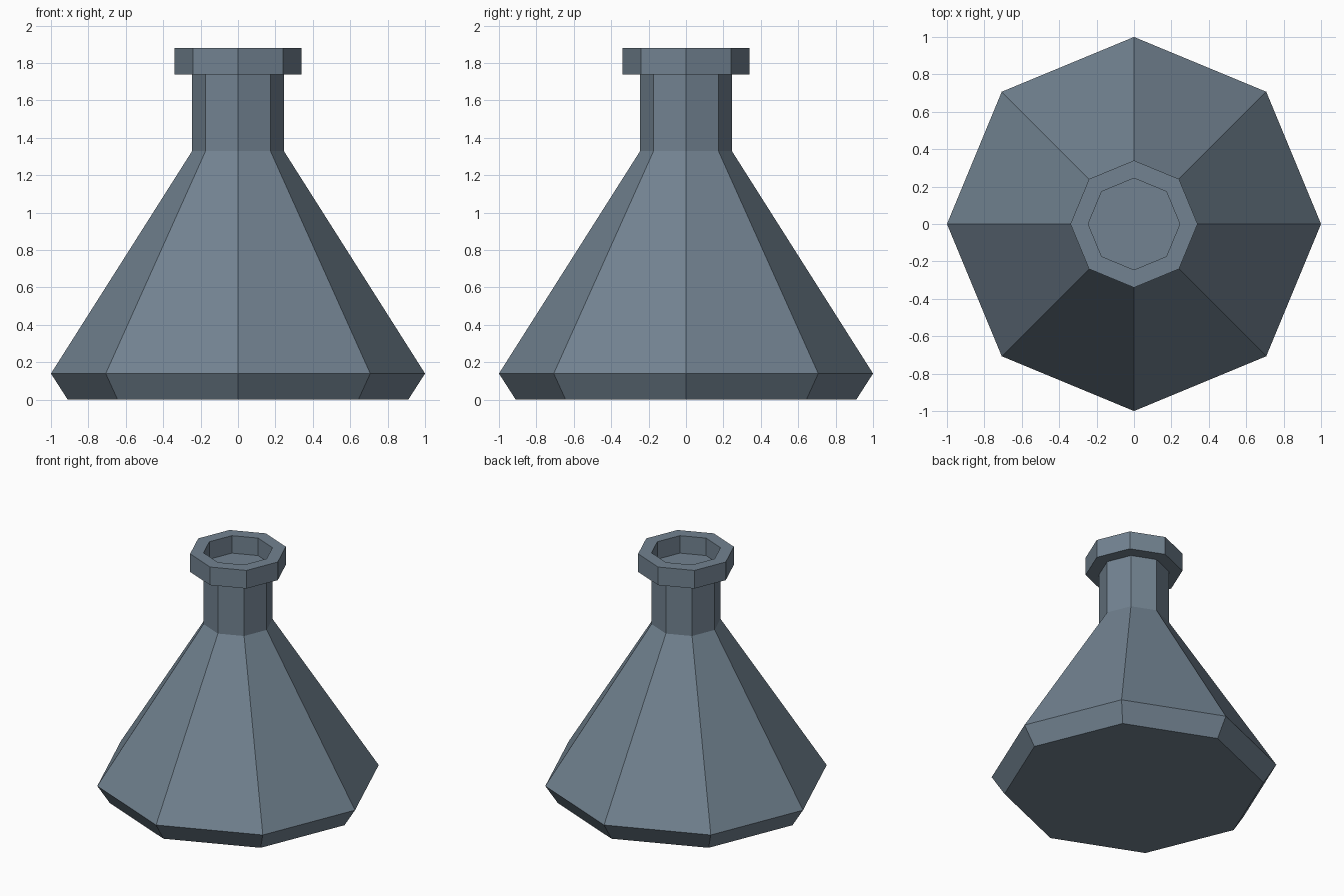
import bpy, bmesh, math

if "Cube" in bpy.data.objects:
    bpy.data.objects.remove(bpy.data.objects["Cube"])

SIDES = 8

glass = bpy.data.materials.new("slate_blue_grey")
glass.diffuse_color = (0.168, 0.225, 0.282, 1)
glass.use_nodes = True
glass.node_tree.nodes["Principled BSDF"].inputs["Base Color"].default_value = glass.diffuse_color


def lathe(name, profile, closed=False):
    """Spin (radius, z) points into a flat-faced octagonal solid."""
    bm = bmesh.new()
    rings = []
    for r, z in profile:
        rings.append([bm.verts.new((r * math.cos(a), r * math.sin(a), z))
                      for a in (2 * math.pi * i / SIDES for i in range(SIDES))])
    pairs = list(zip(rings, rings[1:]))
    if closed:
        pairs.append((rings[-1], rings[0]))
    for lo, hi in pairs:
        for i in range(SIDES):
            j = (i + 1) % SIDES
            bm.faces.new((lo[i], lo[j], hi[j], hi[i]))
    if not closed:
        bm.faces.new(rings[0][::-1])
        bm.faces.new(rings[-1])
    bmesh.ops.recalc_face_normals(bm, faces=bm.faces)
    mesh = bpy.data.meshes.new(name)
    bm.to_mesh(mesh)
    bm.free()
    mesh.materials.append(glass)
    obj = bpy.data.objects.new(name, mesh)
    bpy.context.collection.objects.link(obj)
    return obj


# Flask: bevelled foot, cone, neck, and the floor of the mouth; the lip is
# part of the same continuous skin
lathe("flask", [(0.91, 0), (1.0, 0.14), (0.245, 1.33), (0.245, 1.74),
                (0.34, 1.74), (0.34, 1.88), (0.245, 1.88), (0.245, 1.745)])
